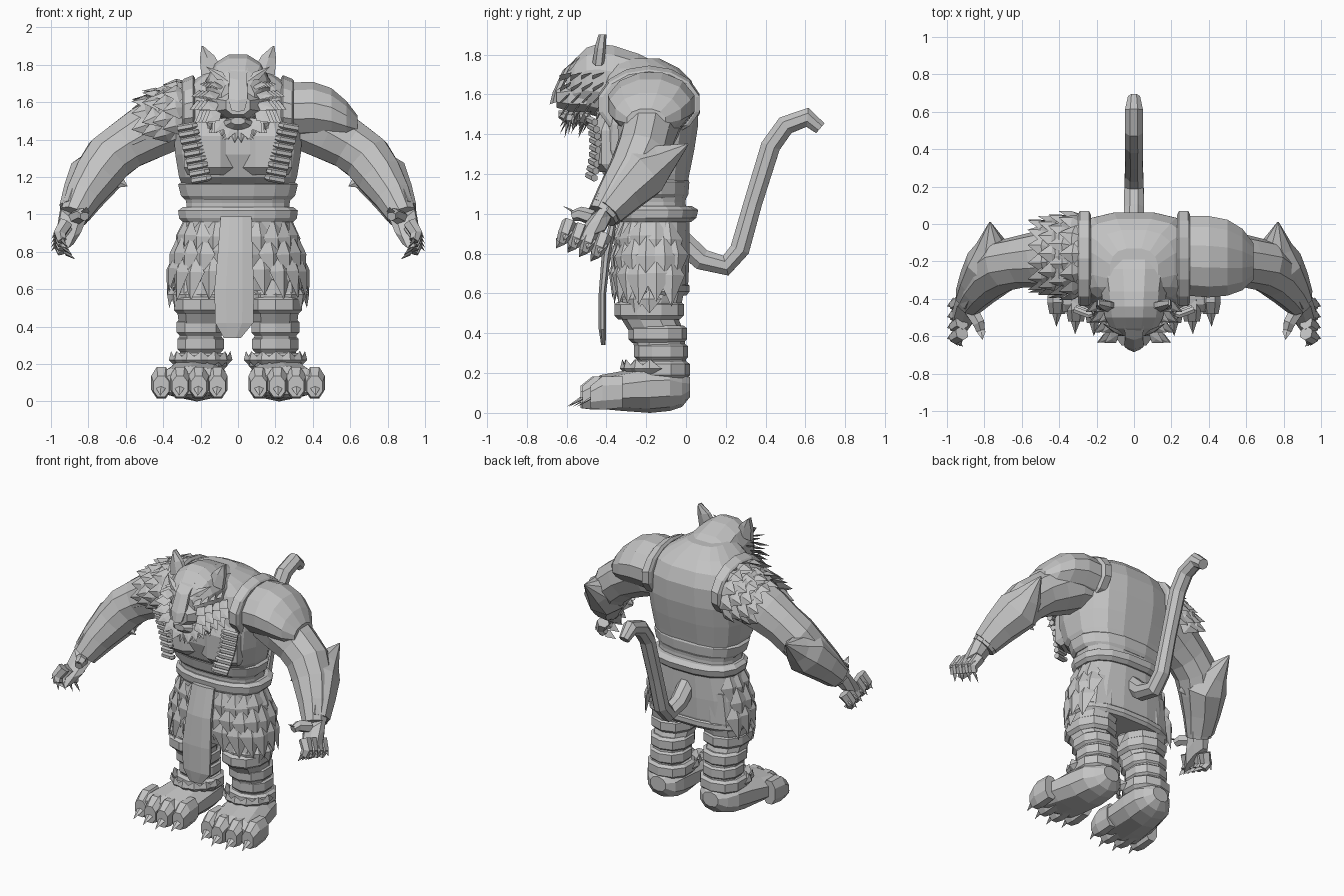
import bpy, bmesh, math, random
from mathutils import Vector as V

random.seed(4)
GREY = bpy.data.materials.new("stone_grey")
GREY.diffuse_color = (0.55, 0.55, 0.55, 1)


def finish(name, bm):
    bmesh.ops.recalc_face_normals(bm, faces=bm.faces)
    me = bpy.data.meshes.new(name)
    bm.to_mesh(me)
    bm.free()
    me.materials.append(GREY)
    ob = bpy.data.objects.new(name, me)
    bpy.context.collection.objects.link(ob)


def sq(c, e):
    """Signed power: below 1 it makes an ellipse boxier."""
    return math.copysign(abs(c) ** e, c)


def loft(bm, rings, n=10, e=1):
    """Rings are (centre, half axis u, half axis v); both ends are capped."""
    loops = []
    for c, u, v in rings:
        loops.append([bm.verts.new(V(c) + V(u) * sq(math.cos(a), e) + V(v) * sq(math.sin(a), e))
                      for a in (2 * math.pi * (i + .5) / n for i in range(n))])
    for a, b in zip(loops, loops[1:]):
        for i in range(n):
            bm.faces.new((a[i], a[(i + 1) % n], b[(i + 1) % n], b[i]))
    bm.faces.new(loops[0])
    bm.faces.new(loops[-1])


def stack(bm, rows, n=12, e=.8):
    """Rows of (z, x, half width, y front, y back)."""
    loft(bm, [((x, (f + b) / 2, z), (w, 0, 0), (0, (b - f) / 2, 0)) for z, x, w, f, b in rows], n, e)


def along_y(bm, rows, n=10, e=.9):
    """Rows of (y, x, half width, z low, z high)."""
    loft(bm, [((x, y, (l + h) / 2), (w, 0, 0), (0, 0, (h - l) / 2)) for y, x, w, l, h in rows], n, e)


def along_x(bm, rows, s, n=12):
    """Rows of (x, y, z, half depth, half height)."""
    loft(bm, [((s * x, y, z), (0, d, 0), (0, 0, h)) for x, y, z, d, h in rows], n)


def tube(bm, pts, n=8, ref=(1, 0, 0.01)):
    """Points of (x, y, z, radius)."""
    P = [V(p[:3]) for p in pts]
    rings = []
    for i, p in enumerate(P):
        t = (P[min(i + 1, len(P) - 1)] - P[max(i - 1, 0)]).normalized()
        u = t.cross(V(ref)).normalized()
        rings.append((p, u * pts[i][3], t.cross(u) * pts[i][3]))
    loft(bm, rings, n)


def leaf(bm, root, tip, width, out):
    """A ridged, pointed tuft or claw."""
    root, tip, out = V(root), V(tip), V(out).normalized()
    d = tip - root
    side = d.cross(out).normalized() * width / 2
    m = root + d * .4
    r, t, a, b, k, q = [bm.verts.new(p) for p in
                        (root, tip, m + side, m - side, m + out * width * .2, m - out * width * .1)]
    for x, y in ((a, k), (k, b), (b, q), (q, a)):
        bm.faces.new((r, x, y))
        bm.faces.new((t, y, x))


# Torso, waist band and belt
bm = bmesh.new()
stack(bm, [(.93, 0, .28, -.33, .01), (1.06, 0, .28, -.33, 0), (1.15, 0, .30, -.36, .01),
           (1.2, 0, .32, -.42, .02), (1.32, 0, .34, -.46, .045), (1.45, 0, .35, -.46, .065),
           (1.58, 0, .34, -.44, .065), (1.67, 0, .3, -.42, .03), (1.73, 0, .22, -.4, -.03),
           (1.78, 0, .13, -.38, -.13)], 16, .72)
finish("torso", bm)
bm = bmesh.new()
stack(bm, [(1.08, 0, .29, -.35, .005), (1.1, 0, .31, -.365, .015), (1.16, 0, .325, -.38, .02),
           (1.18, 0, .30, -.37, .01)], 16)
finish("waist_band", bm)
bm = bmesh.new()
stack(bm, [(.96, 0, .30, -.34, .03), (.98, 0, .32, -.35, .055), (1.02, 0, .325, -.355, .065),
           (1.04, 0, .30, -.34, .03)], 16)
finish("belt", bm)
for s, side in ((1, "left"), (-1, "right")):
    bm = bmesh.new()  # chest plates
    loft(bm, [((s * .15, -.36, 1.21), (.13, 0, 0), (0, .08, 0)), ((s * .15, -.39, 1.25), (.15, 0, 0), (0, .09, 0)),
              ((s * .15, -.39, 1.42), (.15, 0, 0), (0, .09, 0)), ((s * .14, -.36, 1.52), (.11, 0, 0), (0, .07, 0))], 8)
    finish(side + "_chest", bm)

# Head with muzzle, nose bridge and jaw
bm = bmesh.new()
along_y(bm, [(0, 0, .14, 1.5, 1.68), (-.12, 0, .2, 1.46, 1.75), (-.24, 0, .2, 1.45, 1.81),
             (-.36, 0, .18, 1.46, 1.85), (-.44, 0, .17, 1.48, 1.86), (-.5, 0, .16, 1.5, 1.84),
             (-.56, 0, .13, 1.51, 1.78), (-.6, 0, .09, 1.52, 1.72)], 12)
finish("head", bm)
bm = bmesh.new()
along_y(bm, [(-.5, 0, .14, 1.5, 1.67), (-.59, 0, .12, 1.51, 1.66), (-.65, 0, .07, 1.53, 1.64)], 8)
along_y(bm, [(-.48, 0, .09, 1.44, 1.53), (-.6, 0, .08, 1.45, 1.52), (-.64, 0, .04, 1.48, 1.52)], 8)
finish("muzzle", bm)
bm = bmesh.new()
loft(bm, [((0, -.53, 1.8), (.06, 0, 0), (0, .02, .02)), ((0, -.59, 1.74), (.055, 0, 0), (0, .03, .02)),
          ((0, -.64, 1.63), (.06, 0, 0), (0, .03, .02)), ((0, -.655, 1.56), (.04, 0, 0), (0, .03, .01))], 6)
finish("nose", bm)
for s, side in ((1, "left"), (-1, "right")):
    bm = bmesh.new()
    loft(bm, [((s * .14, -.44, 1.76), (.065, 0, -.02 * s), (0, .03, 0)),
              ((s * .165, -.43, 1.84), (.045, 0, -.01 * s), (0, .028, 0)),
              ((s * .19, -.42, 1.9), (.006, 0, 0), (0, .02, 0))], 6)
    finish(side + "_ear", bm)
    # Cheek fur, brow and beard
    bm = bmesh.new()
    for row in range(4):
        y = -.42 - row * .055
        for k in range(6):
            a = math.radians(-72 + k * 22)
            o = V((s * math.cos(a), -.25, math.sin(a)))
            root = V((0, y, 1.61)) + V((o.x * (.16 - row * .02), 0, o.z * .12))
            leaf(bm, root, root + V((o.x * .1, -.05, o.z * .07 - .03)), .08, o + V((0, -.6, 0)))
    leaf(bm, (s * .05, -.6, 1.71), (s * .17, -.53, 1.79), .05, (0, -1, .3))
    for k in range(5):
        x = s * (.015 + k * .03)
        leaf(bm, (x, -.58 + k * .01, 1.51), (x * 1.1, -.61 + k * .02, 1.38 + k * .018), .06, (0, -1, 0))
        leaf(bm, (x, -.5, 1.49), (x * 1.2, -.54, 1.38 + k * .02), .07, (0, -1, 0))
    finish(side + "_face_fur", bm)

    # Shoulder strap and cartridges across the chest
    bm = bmesh.new()
    along_x(bm, [(.23, -.185, 1.56, .24, .17), (.24, -.185, 1.56, .26, .185),
                 (.29, -.185, 1.55, .26, .175), (.3, -.185, 1.55, .24, .165)], s, 14)
    finish(side + "_shoulder_strap", bm)
    bm = bmesh.new()
    for k in range(9):
        t = k / 8
        x, y, z = .195 + .075 * t, -.48 + .02 * math.sin(t * 3), 1.19 + .28 * t
        tube(bm, [(s * (x - .05), y - .005, z + .01, .013), (s * (x - .03), y - .01, z + .005, .019),
                  (s * (x + .05), y + .02, z - .01, .019)], 6, (0, 0, 1))
    finish(side + "_cartridges", bm)

    # Arm, forearm guard with elbow spike
    bm = bmesh.new()
    tube(bm, [(s * .25, -.16, 1.5, .15), (s * .38, -.17, 1.49, .165), (s * .5, -.19, 1.43, .155),
              (s * .6, -.2, 1.37, .14), (s * .69, -.22, 1.3, .14), (s * .76, -.27, 1.2, .13),
              (s * .83, -.35, 1.09, .105), (s * .88, -.42, .99, .08)], 10, (0, 1, 0))
    finish(side + "_arm", bm)
    bm = bmesh.new()
    tube(bm, [(s * .875, -.4, 1.01, .09), (s * .83, -.32, 1.1, .115), (s * .76, -.22, 1.21, .145),
              (s * .76, -.12, 1.27, .09), (s * .77, .01, 1.35, .004)], 8)
    leaf(bm, (s * .76, -.27, 1.24), (s * .59, -.27, 1.15), .16, (0, -1, 0))
    finish(side + "_forearm_guard", bm)

    # Hand with fingers, thumb and claws
    bm = bmesh.new()
    loft(bm, [((s * .875, -.41, 1.02), (.075, 0, .02 * s), (0, .07, .04)),
              ((s * .9, -.46, .94), (.065, 0, .02 * s), (0, .095, .05)),
              ((s * .925, -.5, .87), (.05, 0, .01 * s), (0, .1, .05))], 8)
    for k in range(4):
        y, z = -.42 - k * .058, .85 + k * .022
        tube(bm, [(s * .92, y + .01, z + .04, .04), (s * .955, y - .015, z - .02, .036),
                  (s * .94, y - .03, z - .055, .028)], 6, (0, 1, 0))
        leaf(bm, (s * .95, y - .02, z - .03), (s * (.87 + k * .015), y - .06, z - .09), .055, (s, -.3, -.3))
        leaf(bm, (s * .94, y + .01, z + .03), (s * 1.0, y - .02, z - .05), .06, (s, 0, .5))
    tube(bm, [(s * .87, -.46, .98, .042), (s * .83, -.53, 1.0, .036), (s * .82, -.57, .99, .026)], 6, (0, 0, 1))
    leaf(bm, (s * .82, -.55, 1.0), (s * .81, -.62, 1.04), .045, (0, 0, 1))
    finish(side + "_hand", bm)

    # Leg, wraps and cuffs
    bm = bmesh.new()
    stack(bm, [(.85, s * .17, .15, -.32, 0), (.65, s * .19, .155, -.33, 0), (.56, s * .2, .145, -.34, -.02),
               (.48, s * .2, .13, -.33, -.04), (.4, s * .2, .12, -.28, -.01), (.3, s * .2, .115, -.25, 0),
               (.15, s * .21, .11, -.22, 0)], 10, .9)
    finish(side + "_leg", bm)
    bm = bmesh.new()
    for z, w, f, b in ((.52, .15, -.36, -.01), (.4, .135, -.29, .005), (.31, .13, -.26, .01), (.22, .15, -.27, .02)):
        stack(bm, [(z - .05, s * .2, w - .02, f + .02, b - .02), (z - .03, s * .2, w, f, b),
                   (z + .025, s * .2, w, f, b), (z + .04, s * .2, w - .02, f + .02, b - .02)], 10, .9)
    for k in range(7):
        a = math.radians(-170 + k * 27)
        o = V((math.cos(a), math.sin(a), 0))
        for z, r, dz in ((.62, .15, -.12), (.19, .14, .08)):
            root = V((s * .2, -.16, z)) + o * r
            leaf(bm, root, root + o * .02 + V((0, 0, dz)), .12, o)
    finish(side + "_leg_wraps", bm)

    # Foot with toes and claws
    bm = bmesh.new()
    along_y(bm, [(.02, s * .2, .06, .08, .18), (-.02, s * .2, .11, .03, .21), (-.08, s * .21, .145, .01, .24),
                 (-.18, s * .22, .16, 0, .24), (-.32, s * .24, .175, .01, .21),
                 (-.43, s * .255, .19, .02, .19), (-.47, s * .26, .17, .04, .15)], 10)
    for k in range(4):
        x, f = s * (.11 + k * .1), (-.47, -.5, -.49, -.45)[k]
        along_y(bm, [(f + .13, x, .05, .02, .19), (f + .03, x, .058, .01, .19), (f - .03, x, .045, .02, .14)], 8)
        leaf(bm, (x, f + .04, .11), (x + s * .005, f - .1, .03), .06, (0, -.3, 1))
    finish(side + "_foot", bm)

# Armoured left shoulder pad
bm = bmesh.new()
along_x(bm, [(.28, -.17, 1.55, .22, .16), (.4, -.175, 1.555, .225, .16), (.5, -.18, 1.535, .21, .145),
             (.58, -.19, 1.5, .17, .11), (.64, -.2, 1.47, .1, .06)], 1, 12)
finish("shoulder_pad", bm)

# Fur mantle on the right shoulder
bm = bmesh.new()
along_x(bm, [(.27, -.17, 1.54, .2, .16), (.4, -.17, 1.54, .2, .15), (.48, -.18, 1.5, .16, .12)], -1, 10)
for row in range(4):
    for k in range(9):
        a = math.radians(-25 + k * 28 + (row % 2) * 14)
        o = V((-.35, math.cos(a), math.sin(a)))
        r = .2 - .014 * row
        root = V((-.27 - row * .055, -.17 + o.y * r, 1.55 - row * .015 + o.z * (r - .04)))
        leaf(bm, root, root + o * .04 + V((-.12, 0, -.04 + random.uniform(-.02, .02))), .12, o)
finish("fur_mantle", bm)

# Skirt with layered tufts on the front and sides
bm = bmesh.new()
stack(bm, [(.59, 0, .33, -.33, 0), (.66, 0, .35, -.35, .015), (.8, 0, .335, -.34, .02), (.97, 0, .285, -.32, .02)], 16)
stack(bm, [(.59, 0, .34, -.3, .005), (.61, 0, .355, -.31, .02), (.64, 0, .35, -.31, .02), (.65, 0, .34, -.3, .01)], 16)
finish("skirt", bm)
bm = bmesh.new()
for row, (z, rx, ry) in enumerate(((.98, .285, .17), (.89, .32, .185), (.8, .335, .19))):
    for k in range(13):
        a = math.radians(-202 + k * 18.5 + row % 2 * 9)
        o = V((math.cos(a), math.sin(a), 0))
        root = V((rx * sq(o.x, .8), -.16 + ry * sq(o.y, .8), z))
        leaf(bm, root, root + V((o.x * .045, o.y * .02, -.24 + random.uniform(-.03, .03))), .15, o)
finish("skirt_fur", bm)

# Loincloth hanging at the front
bm = bmesh.new()
loft(bm, [((-.01, -.36, .99), (.09, 0, 0), (0, .02, 0)), ((-.015, -.4, .8), (.1, 0, 0), (0, .025, 0)),
          ((-.02, -.42, .6), (.115, 0, 0), (0, .02, 0)), ((-.02, -.42, .42), (.11, 0, 0), (0, .02, 0)),
          ((-.03, -.415, .34), (.05, 0, 0), (0, .012, 0))], 8)
finish("loincloth", bm)

# Tail
bm = bmesh.new()
tube(bm, [(0, -.04, .88, .06), (0, .08, .77, .058), (0, .2, .74, .056), (0, .27, .82, .053), (0, .335, 1.05, .05),
          (0, .425, 1.34, .053), (0, .5, 1.445, .053), (0, .61, 1.485, .052), (0, .675, 1.43, .035)], 8)
finish("tail", bm)
